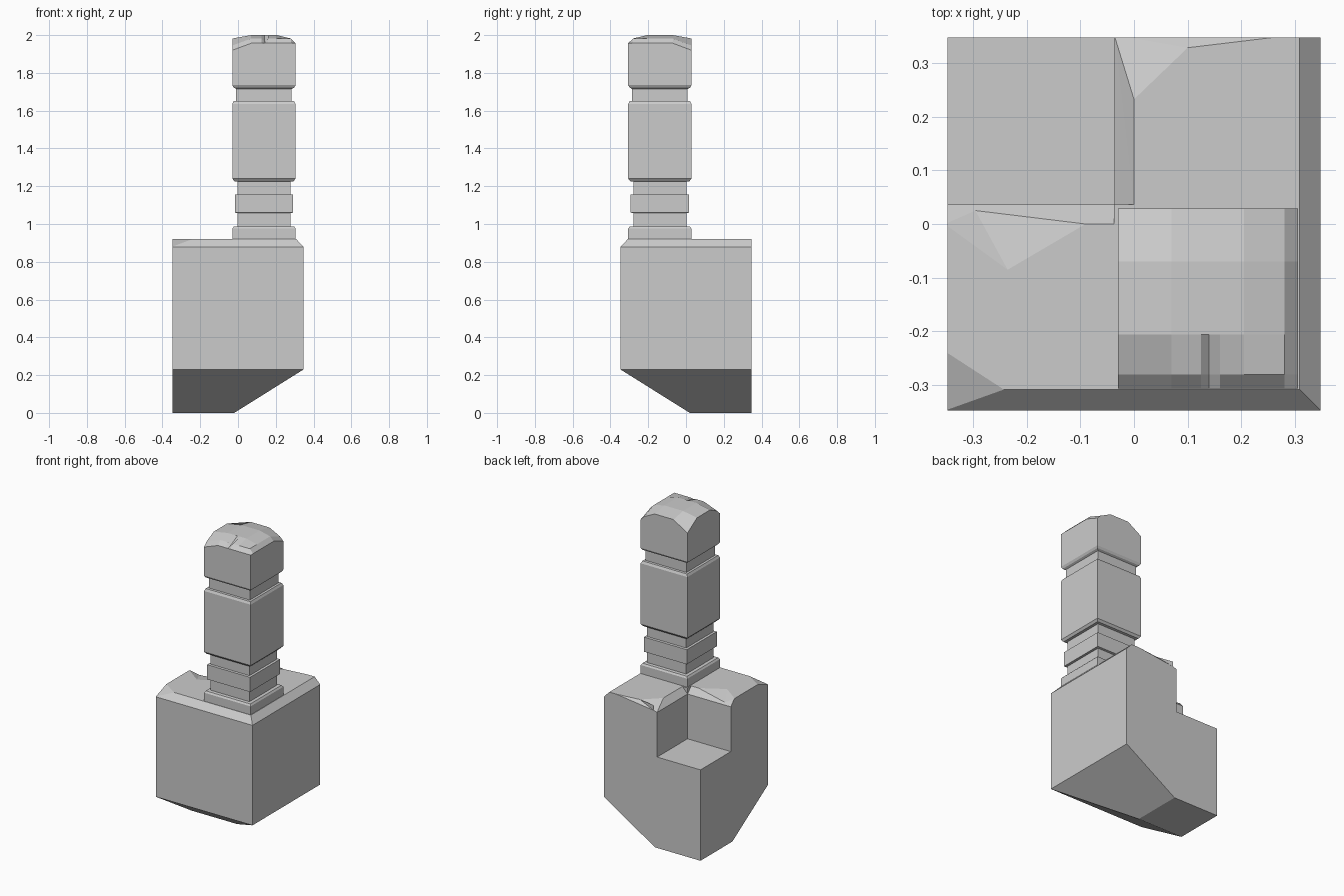
import bpy, bmesh
from mathutils import Vector

if "Cube" in bpy.data.objects:
    bpy.data.objects.remove(bpy.data.objects["Cube"])


def to_object(name, bm):
    bmesh.ops.recalc_face_normals(bm, faces=bm.faces[:])
    me = bpy.data.meshes.new(name)
    bm.to_mesh(me)
    bm.free()
    ob = bpy.data.objects.new(name, me)
    bpy.context.collection.objects.link(ob)
    return ob


def hull(name, pts):
    bm = bmesh.new()
    for p in pts:
        bm.verts.new(p)
    r = bmesh.ops.convex_hull(bm, input=bm.verts[:])
    loose = [v for v in bm.verts if not v.link_faces]
    bmesh.ops.delete(bm, geom=loose, context='VERTS')
    return to_object(name, bm)


def slice_off(bm, co, no):
    """Remove everything on the side the normal points to, then cap the cut."""
    r = bmesh.ops.bisect_plane(bm, geom=bm.verts[:] + bm.edges[:] + bm.faces[:], dist=1e-5,
                               plane_co=co, plane_no=Vector(no).normalized(), clear_outer=True)
    edges = [e for e in r['geom_cut'] if isinstance(e, bmesh.types.BMEdge)]
    bmesh.ops.contextual_create(bm, geom=edges)


def carve(ob, pts):
    """Cut the convex hull of the points out of the object."""
    cutter = hull("cutter", pts)
    cutter.hide_render = True
    bpy.context.view_layer.objects.active = ob
    mod = ob.modifiers.new("carve", 'BOOLEAN')
    mod.operation, mod.solver, mod.object = 'DIFFERENCE', 'EXACT', cutter
    bpy.ops.object.modifier_apply(modifier=mod.name)
    bpy.data.objects.remove(cutter)


def raised(pts):
    return pts + [(x, y, z + 0.2) for x, y, z in pts]


# Base block: sloped underside on front and right, chamfered top edges, chipped corner
H, TOP = 0.347, 0.92
bm = bmesh.new()
bmesh.ops.create_cube(bm, size=1)
for v in bm.verts:
    v.co = (v.co.x * 2 * H, v.co.y * 2 * H, (v.co.z + 0.5) * TOP)
slice_off(bm, (-0.02, 0, 0), (0.23, 0, -0.367))
slice_off(bm, (0, 0.02, 0), (0, -0.23, -0.367))
slice_off(bm, (0.308, 0, TOP), (1, 0, 0.95))
slice_off(bm, (0, -0.308, TOP), (0, -1, 0.95))
a, b, c = Vector((-H, -0.24, TOP)), Vector((-0.242, -0.308, TOP)), Vector((-H, -H, 0.88))
n = (b - a).cross(c - a)
slice_off(bm, a, n if n.z > 0 else -n)
base = to_object("base_block", bm)

# Square notch in the back left corner, then its worn edges
carve(base, [(x, y, z) for x in (-0.5, -0.036) for y in (0.036, 0.5) for z in (0.59, 1.1)])
carve(base, raised([(-0.04, 0.036, 0.876), (-0.04, 0.4, 0.876), (0, 0.036, TOP),
                    (0, 0.232, TOP), (-0.036, H + 0.001, 0.88)]))
carve(base, raised([(-0.037, 0.352, 0.878), (0.0, 0.232, TOP), (0.1, 0.328, TOP)]))
carve(base, raised([(-0.037, 0.352, 0.878), (0.1, 0.328, TOP), (0.3, 0.352, TOP)]))
carve(base, raised([(x, y, z) for x in (-0.36, -0.037) for y, z in ((0.04, 0.876), (0, TOP))]))
carve(base, raised([(-0.352, 0, TOP), (-0.235, -0.085, TOP), (-0.295, 0.025, 0.892),
                    (-0.09, 0, TOP)]))

# Tower: faceted worn cap as a height grid
C, R = Vector((0.1375, -0.1385, 0)), 0.1675
xs = [-0.03, 0.07, 0.125, 0.14, 0.16, 0.205, 0.28, 0.305]
ys = [-0.306, -0.28, -0.206, -0.07, 0.029]


def cap_height(i, j):
    left, right, front, back = i == 0, i == 7, j == 0, j == 4
    if (left and (back or front)) or (right and back):
        return 1.92
    if right or front:
        return 1.957
    if (left and j == 1) or (back and i == 6):
        return 1.945
    if i == 3 and j == 1:
        return 1.962          # small crack in the front edge
    if i == 6 or j == 1 or left or back:
        return 1.982
    return 2.0


bm = bmesh.new()
g = [[bm.verts.new((x, y, cap_height(i, j))) for j, y in enumerate(ys)]
     for i, x in enumerate(xs)]
for i in range(len(xs) - 1):
    for j in range(len(ys) - 1):
        bm.faces.new((g[i][j], g[i + 1][j], g[i + 1][j + 1], g[i][j + 1]))

# Tower shaft: extrude the cap outline down a stepped profile (half width, z)
profile = [(R, 1.735), (0.16, 1.722), (0.147, 1.715), (0.147, 1.652), (0.16, 1.65),
           (R, 1.635), (R, 1.24), (0.156, 1.226), (0.14, 1.224), (0.14, 1.157),
           (0.154, 1.155), (0.154, 1.06), (0.14, 1.058), (0.14, 0.988),
           (0.16, 0.986), (R, 0.975), (R, 0.918)]
edges = [e for e in bm.edges if e.is_boundary]
width = R
for w, z in profile:
    r = bmesh.ops.extrude_edge_only(bm, edges=edges)
    edges = [e for e in r['geom'] if isinstance(e, bmesh.types.BMEdge)]
    for v in [v for v in r['geom'] if isinstance(v, bmesh.types.BMVert)]:
        v.co = C + (v.co - C) * (w / width)
        v.co.z = z
    width = w
to_object("stepped_tower", bm)
